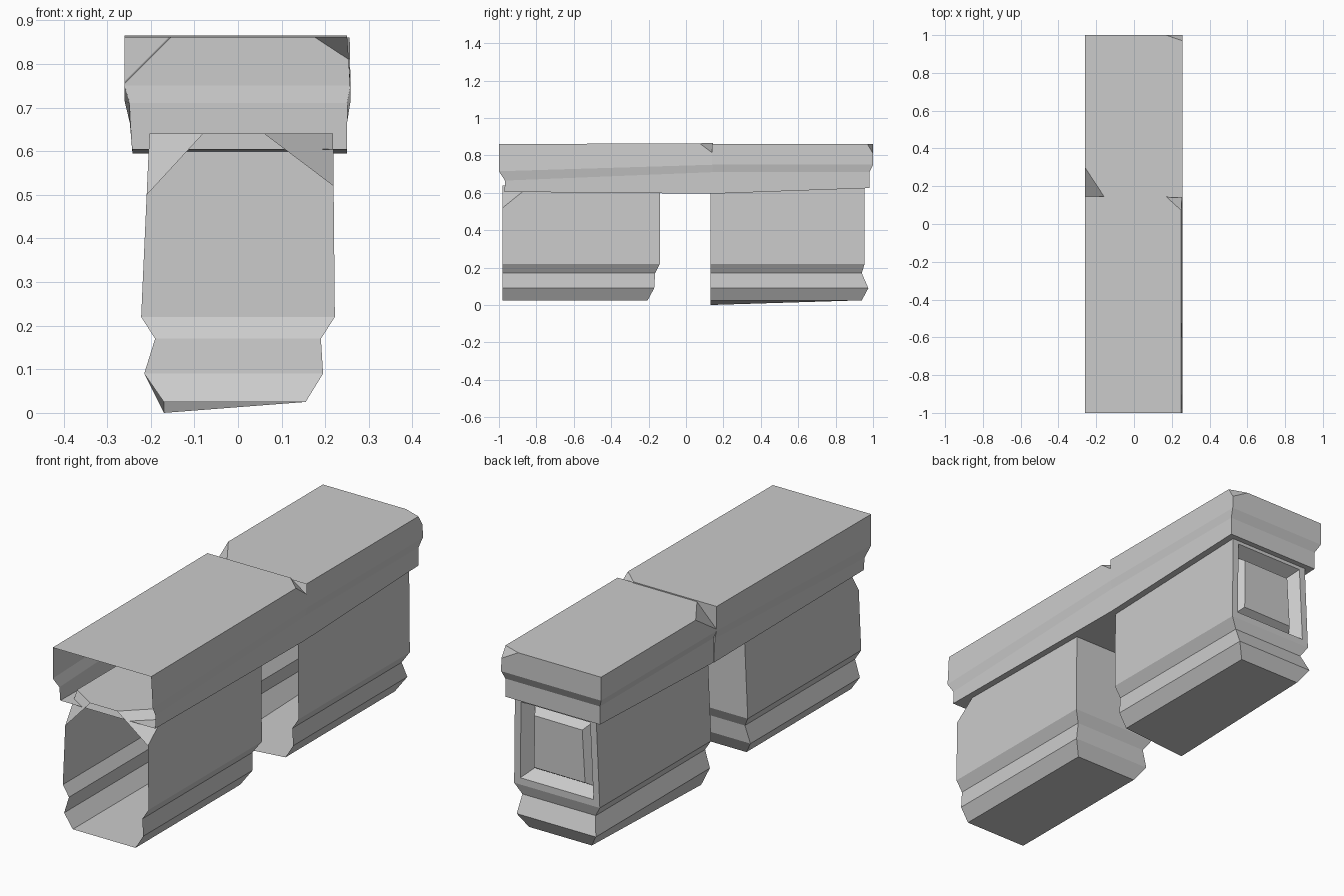
import bpy, bmesh
from mathutils import Vector

if "Cube" in bpy.data.objects:
    bpy.data.objects.remove(bpy.data.objects["Cube"])


def loft(rows):
    """Closed four-sided solid; each row is (z front, z back, x left, x right, y front, y back)."""
    bm = bmesh.new()
    rings = []
    for zf, zb, xl, xr, yf, yb in rows:
        corners = [(xl, yf, zf), (xr, yf, zf), (xr, yb, zb), (xl, yb, zb)]
        rings.append([bm.verts.new(c) for c in corners])
    for a, b in zip(rings, rings[1:]):
        for i in range(4):
            j = (i + 1) % 4
            bm.faces.new((a[i], a[j], b[j], b[i]))
    bm.faces.new(rings[0][::-1])
    bm.faces.new(rings[-1])
    return bm, rings


def chip(bm, p, q, r, corner):
    """Slice one corner off with the plane through p, q, r and close the cut."""
    p, q, r, corner = map(Vector, (p, q, r, corner))
    n = (q - p).cross(r - p).normalized()
    if n.dot(corner - p) < 0:
        n = -n
    bmesh.ops.bisect_plane(bm, geom=bm.verts[:] + bm.edges[:] + bm.faces[:],
                           plane_co=p, plane_no=n, clear_outer=True)
    bmesh.ops.holes_fill(bm, edges=[e for e in bm.edges if e.is_boundary], sides=0)


def finish(name, bm, open_front):
    """Remove the faces of the open front end and make the object."""
    bmesh.ops.recalc_face_normals(bm, faces=bm.faces[:])
    gone = [f for f in bm.faces if all(v.co.y < open_front for v in f.verts)]
    bmesh.ops.delete(bm, geom=gone, context='FACES')
    mesh = bpy.data.meshes.new(name)
    bm.to_mesh(mesh)
    bm.free()
    bpy.context.collection.objects.link(bpy.data.objects.new(name, mesh))


def block(y_front, y_backs):
    """Moulded base block, open at the front."""
    section = [(.025, -.17, .155), (.09, -.215, .195), (.17, -.19, .19),
               (.22, -.222, .222), (.64, -.203, .218)]
    return loft([(z, z, xl, xr, y_front, yb) for (z, xl, xr), yb in zip(section, y_backs)])


# Front base block with two chipped top corners
bm, _ = block(-.98, (-.205, -.17, -.165, -.14, -.14))
chip(bm, (.219, -.98, .52), (.219, -.83, .64), (.06, -.98, .64), (.22, -.98, .64))
chip(bm, (-.209, -.98, .50), (-.204, -.90, .64), (-.08, -.98, .64), (-.2, -.98, .64))
finish("front_base_block", bm, -.97)

# Rear base block with a coffered end panel and one low corner
bm, rings = block(.13, (.94, .975, .94, .955, .955))
rings[0][0].co.z = 0
bmesh.ops.recalc_face_normals(bm, faces=bm.faces[:])
panel = [f for f in bm.faces if f.normal.y > .9 and f.calc_center_median().z > .35]
for width, depth in ((.045, 0), (.045, -.06), (.035, .04)):
    bmesh.ops.inset_region(bm, faces=panel, thickness=width, depth=depth)
finish("rear_base_block", bm, .14)

# Front half of the cap, open at the front
bm, _ = loft([(.605, .595, -.242, .25, -.97, .14),
              (.665, .71, -.248, .25, -.968, .14),
              (.715, .75, -.26, .258, -1, .145),
              (.86, .865, -.26, .25, -1, .145)])
chip(bm, (.17, .145, .865), (.252, .07, .865), (.254, .145, .81), (.25, .145, .865))
finish("front_cap", bm, -.96)

# Rear half of the cap with chips at the front left and back right
bm, _ = loft([(.595, .625, -.24, .25, .14, .98),
              (.71, .71, -.24, .25, .14, .98),
              (.75, .75, -.26, .258, .14, 1),
              (.86, .86, -.26, .256, .14, 1)])
chip(bm, (-.155, .14, .86), (-.26, .30, .86), (-.26, .14, .755), (-.26, .14, .86))
chip(bm, (.17, 1, .86), (.256, .97, .86), (.257, 1, .81), (.256, 1, .86))
finish("rear_cap", bm, .141)
